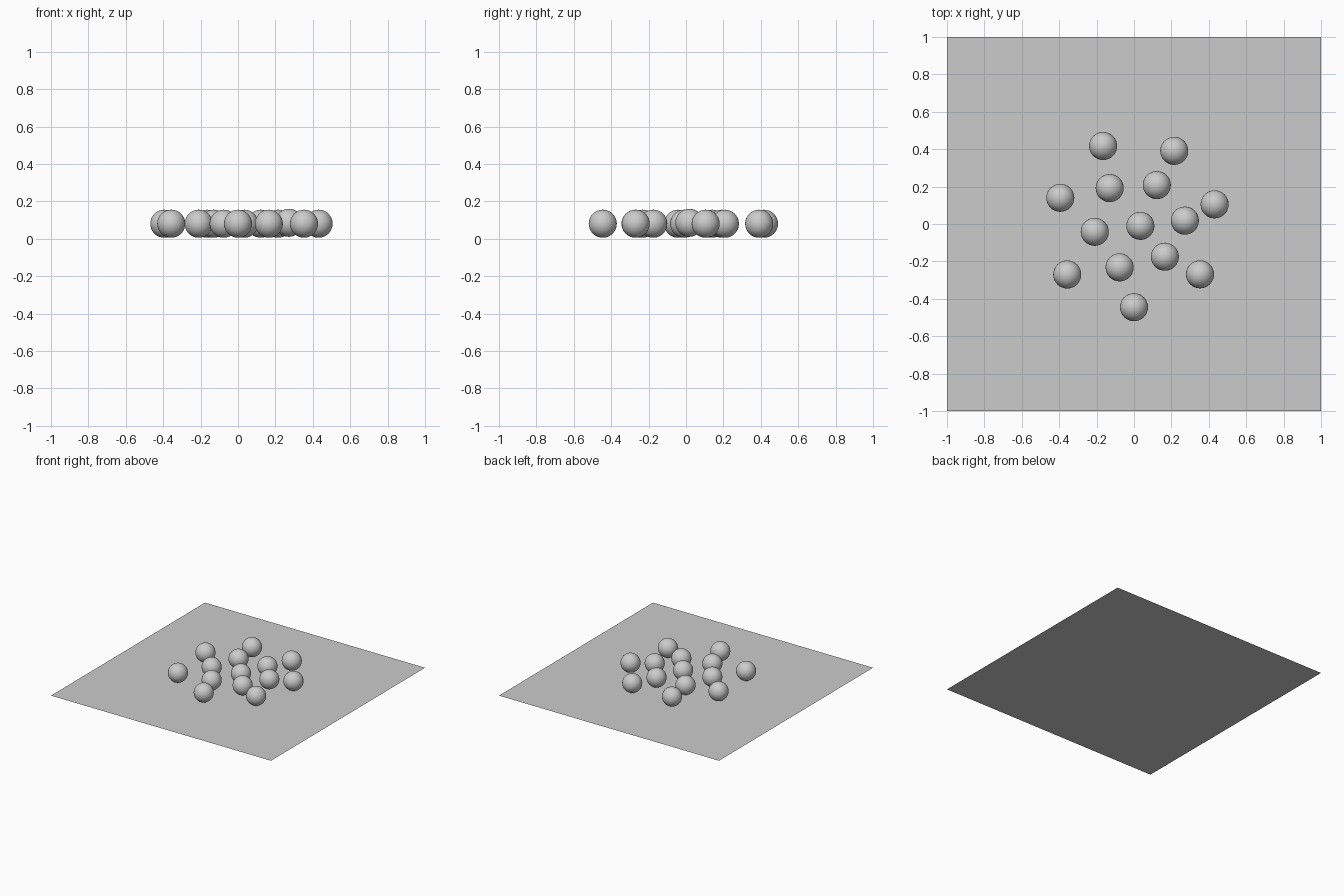
import bpy

cube = bpy.data.objects.get("Cube")
if cube:
    bpy.data.objects.remove(cube, do_unlink=True)

# One plain grey for everything
grey = bpy.data.materials.new("plain_grey")
grey.use_nodes = True
colour = (0.6, 0.6, 0.6, 1)
grey.diffuse_color = colour
grey.node_tree.nodes["Principled BSDF"].inputs["Base Color"].default_value = colour

RADIUS = 0.075


def finish(name):
    obj = bpy.context.object
    obj.name = name
    obj.data.materials.append(grey)
    return obj


def add_ball(name, x, y, z=0.081):
    bpy.ops.mesh.primitive_uv_sphere_add(
        segments=32, ring_count=16, radius=RADIUS, location=(x, y, z))
    finish(name)
    bpy.ops.object.shade_smooth()


# Flat square floor
bpy.ops.mesh.primitive_plane_add(size=2)
finish("floor_plane")

# Outer ring of balls
outer = [(-0.165, 0.417), (0.215, 0.391), (0.431, 0.105), (0.353, -0.269),
         (0, -0.445), (-0.357, -0.27), (-0.394, 0.14)]
for i, (x, y) in enumerate(outer):
    add_ball(f"outer_ball_{i + 1}", x, y)

# Inner ring of balls
inner = [(-0.13, 0.192), (0.122, 0.208), (0.165, -0.175),
         (-0.077, -0.232), (-0.21, -0.042)]
for i, (x, y) in enumerate(inner):
    add_ball(f"inner_ball_{i + 1}", x, y)

# Middle ball, and one sitting slightly higher
add_ball("middle_ball", 0.034, -0.01)
add_ball("raised_ball", 0.272, 0.018, 0.086)
